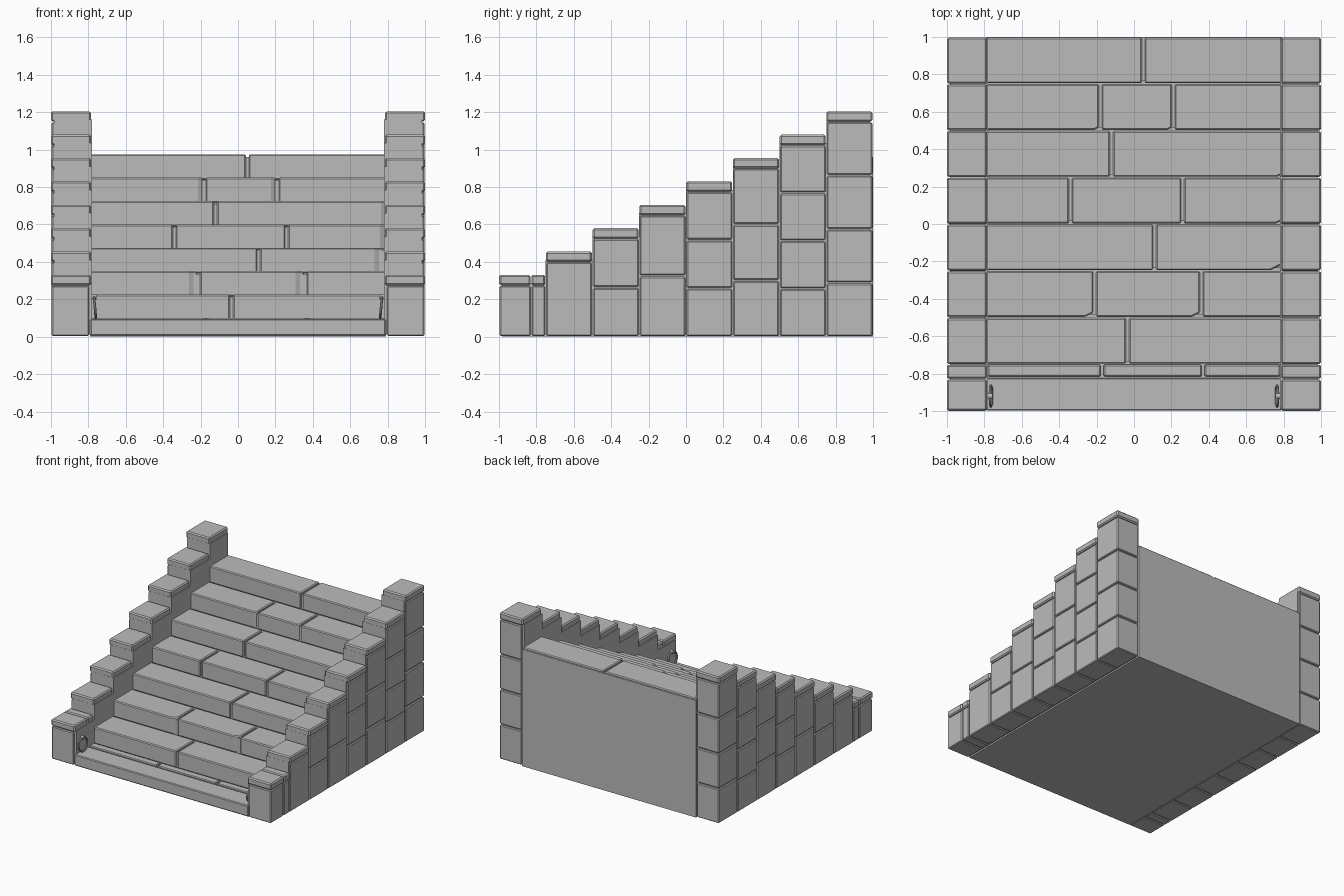
import bpy
import bmesh
import math
from mathutils import Matrix

cube = bpy.data.objects.get("Cube")
if cube:
    bpy.data.objects.remove(cube, do_unlink=True)

stone = bpy.data.materials.new("grey_stone")
stone.use_nodes = True
stone.diffuse_color = (0.5, 0.5, 0.5, 1)
stone.node_tree.nodes["Principled BSDF"].inputs["Base Color"].default_value = (0.5, 0.5, 0.5, 1)


def finish(name, bm, bevel=0.0):
    """Turn a bmesh into a stone object with an optional chamfer."""
    bmesh.ops.recalc_face_normals(bm, faces=bm.faces)
    mesh = bpy.data.meshes.new(name)
    bm.to_mesh(mesh)
    bm.free()
    mesh.materials.append(stone)
    obj = bpy.data.objects.new(name, mesh)
    bpy.context.scene.collection.objects.link(obj)
    if bevel:
        mod = obj.modifiers.new("worn_edges", "BEVEL")
        mod.width = bevel
        mod.segments = 1
    return obj


def add_prism(bm, outline, direction):
    face = bm.faces.new([bm.verts.new(p) for p in outline])
    extruded = bmesh.ops.extrude_face_region(bm, geom=[face])["geom"]
    verts = [g for g in extruded if isinstance(g, bmesh.types.BMVert)]
    bmesh.ops.translate(bm, verts=verts, vec=direction)


def add_block(bm, x0, x1, y0, y1, z0, z1, chip=0.0):
    """Box whose front right corner may be chipped off."""
    outline = [(x0, y0, z0), (x1, y0, z0), (x1, y1, z0), (x0, y1, z0)]
    if chip:
        outline[1:2] = [(x1 - chip, y0, z0), (x1, y0 + chip * 0.5, z0)]
    add_prism(bm, outline, (0, 0, z1 - z0))


RISE, DEPTH, COUNT = 0.125, 0.25, 7
LEDGE = 0.095
INNER = 0.79
GAP = 0.008


def tread_top(i):
    return LEDGE + 0.005 + RISE * (i + 1)


def row_front(i):
    return -0.75 + DEPTH * i


# Solid core behind the blocks, also the plain back wall and underside
profile = [(1, 0), (-0.985, 0), (-0.985, LEDGE - 0.02), (-0.735, LEDGE - 0.02)]
for i in range(COUNT):
    y, z = row_front(i) + 0.015, tread_top(i) - 0.015
    profile.append((y, z))
    profile.append((1 if i == COUNT - 1 else y + DEPTH, z))
bm = bmesh.new()
add_prism(bm, [(-INNER, y, z) for y, z in profile], (2 * INNER, 0, 0))
finish("stair_core", bm)

# Bottom ledge and the narrow course behind it
bm = bmesh.new()
add_block(bm, -INNER, INNER, -0.998, -0.824, 0.005, LEDGE)
finish("front_ledge", bm, 0.006)

bm = bmesh.new()
ends = [-INNER, -0.17, 0.37, INNER]
for a, b in zip(ends, ends[1:]):
    add_block(bm, a + GAP, b - GAP, -0.816, -0.752, 0.03, LEDGE + 0.005)
finish("narrow_course", bm, 0.006)

# Tread blocks: joint positions, chip at joints, chip at right end
rows = [
    ([-0.035], 0, 0),
    ([-0.21, 0.36], 0.045, 0),
    ([0.11], 0, 0.06),
    ([-0.34, 0.26], 0, 0.03),
    ([-0.12], 0, 0.025),
    ([-0.18, 0.21], 0.025, 0),
    ([0.05], 0, 0),
]
for i, (joints, joint_chip, end_chip) in enumerate(rows):
    bm = bmesh.new()
    ends = [-INNER - GAP] + joints + [INNER + GAP]
    for k, (a, b) in enumerate(zip(ends, ends[1:])):
        chip = end_chip if k == len(joints) else joint_chip
        add_block(bm, a + GAP, b - GAP, row_front(i) + 0.003, row_front(i) + DEPTH - 0.003,
                  tread_top(i) - RISE - 0.01, tread_top(i), chip)
    finish(f"tread_{i + 1}", bm, 0.007)

# Stepped side walls: stacked blocks, recessed mortar and cap stones
CAP = 0.055
columns = [(-1, -0.828, 0.33), (-0.828, -0.75, 0.33)]
columns += [(row_front(i), row_front(i) + DEPTH, 0.455 + RISE * i) for i in range(COUNT)]
for side, label in ((1, "left"), (-1, "right")):
    blocks, caps, mortar = bmesh.new(), bmesh.new(), bmesh.new()
    inner, outer = side * 0.797, side * 0.996
    xs = sorted((inner, outer))
    cap_xs = sorted((side * 0.786, side * 1.0))
    core_xs = sorted((side * 0.78, side * 0.984))
    for y0, y1, top in columns:
        body = top - CAP
        n = max(1, round(body / 0.28))
        for k in range(n):
            add_block(blocks, *xs, y0 + 0.004, y1 - 0.004,
                      body * k / n + 0.004, body * (k + 1) / n - 0.004)
        add_block(caps, *cap_xs, y0 + 0.001, y1 - 0.003, body, top)
        add_block(mortar, *core_xs, max(y0, -0.985), min(y1, 0.985), 0.012, body + 0.01)
    finish(f"{label}_wall_mortar", mortar)
    finish(f"{label}_wall_blocks", blocks, 0.006)
    finish(f"{label}_wall_caps", caps, 0.009)

    # Iron ring hanging on the inner face of the front pillar
    bpy.ops.mesh.primitive_torus_add(
        major_radius=0.056, minor_radius=0.007, major_segments=20, minor_segments=8,
        location=(side * 0.765, -0.92, 0.157), rotation=(0, math.radians(90 + side * 5), 0))
    ring = bpy.context.object
    ring.name = f"{label}_ring"
    ring.data.materials.append(stone)
    bpy.ops.object.shade_smooth_by_angle()

    # Ring mount
    bm = bmesh.new()
    place = Matrix.Translation((side * 0.778, -0.92, 0.212)) @ Matrix.Rotation(math.pi / 2, 4, "Y")
    bmesh.ops.create_cone(bm, cap_ends=True, segments=12, radius1=0.014, radius2=0.014,
                          depth=0.045, matrix=place)
    finish(f"{label}_ring_mount", bm)
